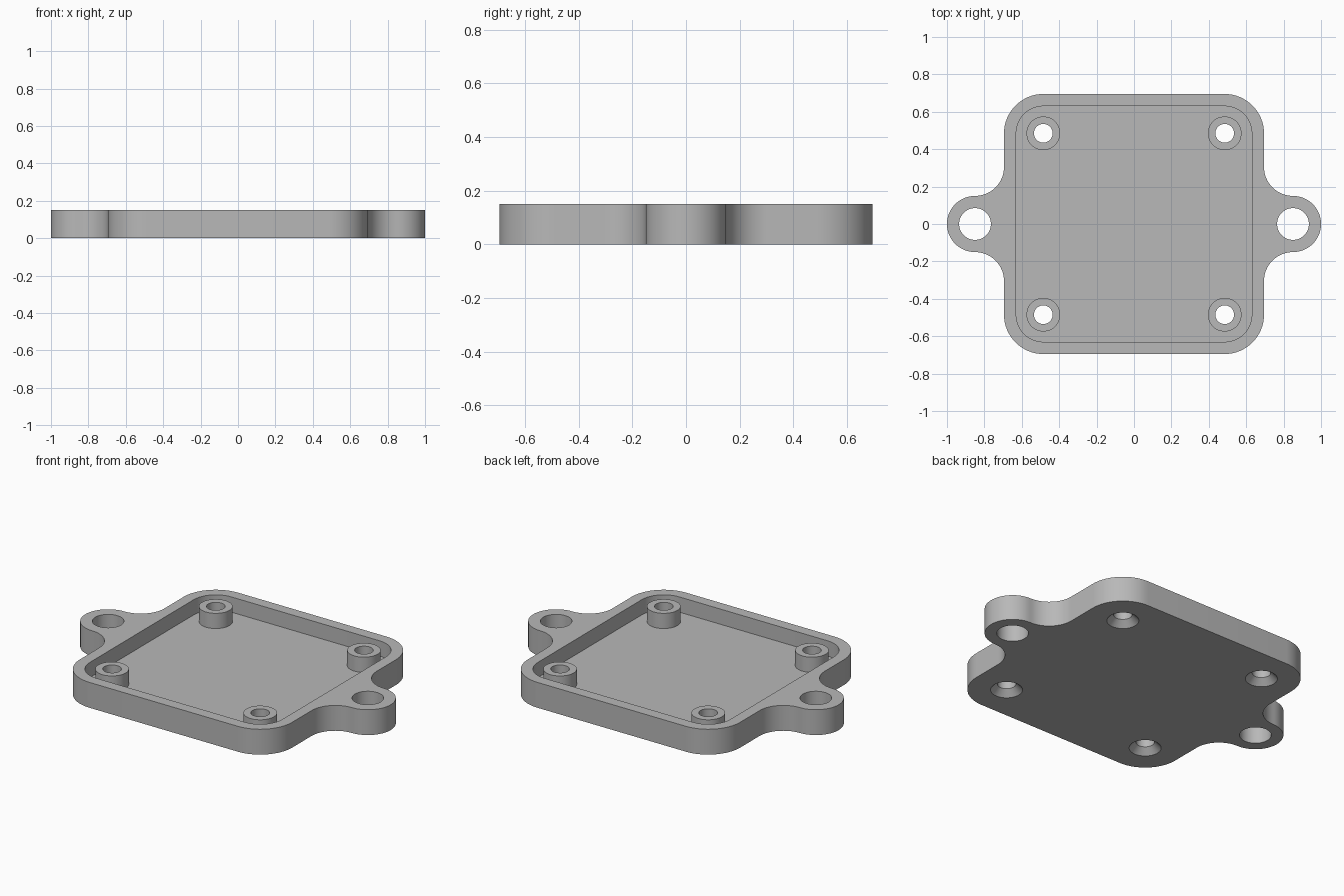
import bpy, bmesh
from math import sin, cos, radians
from mathutils import Matrix

if "Cube" in bpy.data.objects:
    bpy.data.objects.remove(bpy.data.objects["Cube"])

HEIGHT, FLOOR = 0.15, 0.06
HALF, CORNER = 0.695, 0.21
EAR_X, EAR_R = 0.85, 0.15
BOSS = 0.485
OVER = 0.02

metal = bpy.data.materials.new("grey metal")
metal.use_nodes = True
grey = (0.48, 0.48, 0.48, 1)
metal.diffuse_color = grey
metal.node_tree.nodes["Principled BSDF"].inputs["Base Color"].default_value = grey


def arc(cx, cy, r, start, end, steps=16):
    angles = [radians(start + (end - start) * i / steps) for i in range(steps + 1)]
    return [(cx + r * cos(a), cy + r * sin(a)) for a in angles]


def make_object(name, bm):
    bmesh.ops.recalc_face_normals(bm, faces=bm.faces)
    mesh = bpy.data.meshes.new(name)
    bm.to_mesh(mesh)
    bm.free()
    mesh.materials.append(metal)
    obj = bpy.data.objects.new(name, mesh)
    bpy.context.collection.objects.link(obj)
    return obj


def prism(name, outline, z0, z1):
    bm = bmesh.new()
    face = bm.faces.new([bm.verts.new((x, y, z0)) for x, y in outline])
    top = bmesh.ops.extrude_face_region(bm, geom=[face], use_keep_orig=True)["geom"]
    bmesh.ops.translate(bm, vec=(0, 0, z1 - z0),
                        verts=[v for v in top if isinstance(v, bmesh.types.BMVert)])
    return make_object(name, bm)


def cone(name, x, y, z0, z1, r0, r1):
    bm = bmesh.new()
    bmesh.ops.create_cone(bm, cap_ends=True, segments=48, radius1=r0, radius2=r1,
                          depth=z1 - z0, matrix=Matrix.Translation((x, y, (z0 + z1) / 2)))
    return make_object(name, bm)


def combine(target, tool, operation):
    mod = target.modifiers.new(operation, 'BOOLEAN')
    mod.operation, mod.object, mod.solver = operation, tool, 'EXACT'
    bpy.context.view_layer.objects.active = target
    bpy.ops.object.modifier_apply(modifier=mod.name)
    bpy.data.objects.remove(tool)


# Outline: rounded square with a filleted ear on each side
inner = HALF - CORNER
fillet = EAR_X - HALF
fillet_y = EAR_R + fillet
right = (arc(inner, -inner, CORNER, -90, 0)
         + arc(EAR_X, -fillet_y, fillet, 180, 90)
         + arc(EAR_X, 0, EAR_R, -90, 90, 40)[1:-1]
         + arc(EAR_X, fillet_y, fillet, 270, 180)
         + arc(inner, inner, CORNER, 0, 90))
cover = prism("cover_plate", right + [(-x, -y) for x, y in right], 0, HEIGHT)

# Shallow pocket inside the rim
pocket = []
for i, (sx, sy) in enumerate(((1, 1), (-1, 1), (-1, -1), (1, -1))):
    pocket += arc(sx * inner, sy * inner, 0.145, 90 * i, 90 * i + 90)
combine(cover, prism("pocket_cutter", pocket, FLOOR, HEIGHT + OVER), 'DIFFERENCE')

# Screw bosses with through holes, countersunk underneath
for x in (-BOSS, BOSS):
    for y in (-BOSS, BOSS):
        combine(cover, cone("boss", x, y, FLOOR - OVER, HEIGHT, 0.09, 0.09), 'UNION')
        combine(cover, cone("screw_hole", x, y, -OVER, HEIGHT + OVER, 0.05, 0.05), 'DIFFERENCE')
        combine(cover, cone("countersink", x, y, -OVER, 0.036, 0.106, 0.05), 'DIFFERENCE')

# Mounting holes in the ears
for x in (-EAR_X, EAR_X):
    combine(cover, cone("ear_hole", x, 0, -OVER, HEIGHT + OVER, 0.085, 0.085), 'DIFFERENCE')

# Smooth curved walls, crisp edges
bpy.ops.object.select_all(action='DESELECT')
cover.select_set(True)
bpy.context.view_layer.objects.active = cover
bpy.ops.object.shade_smooth_by_angle(angle=radians(30))
